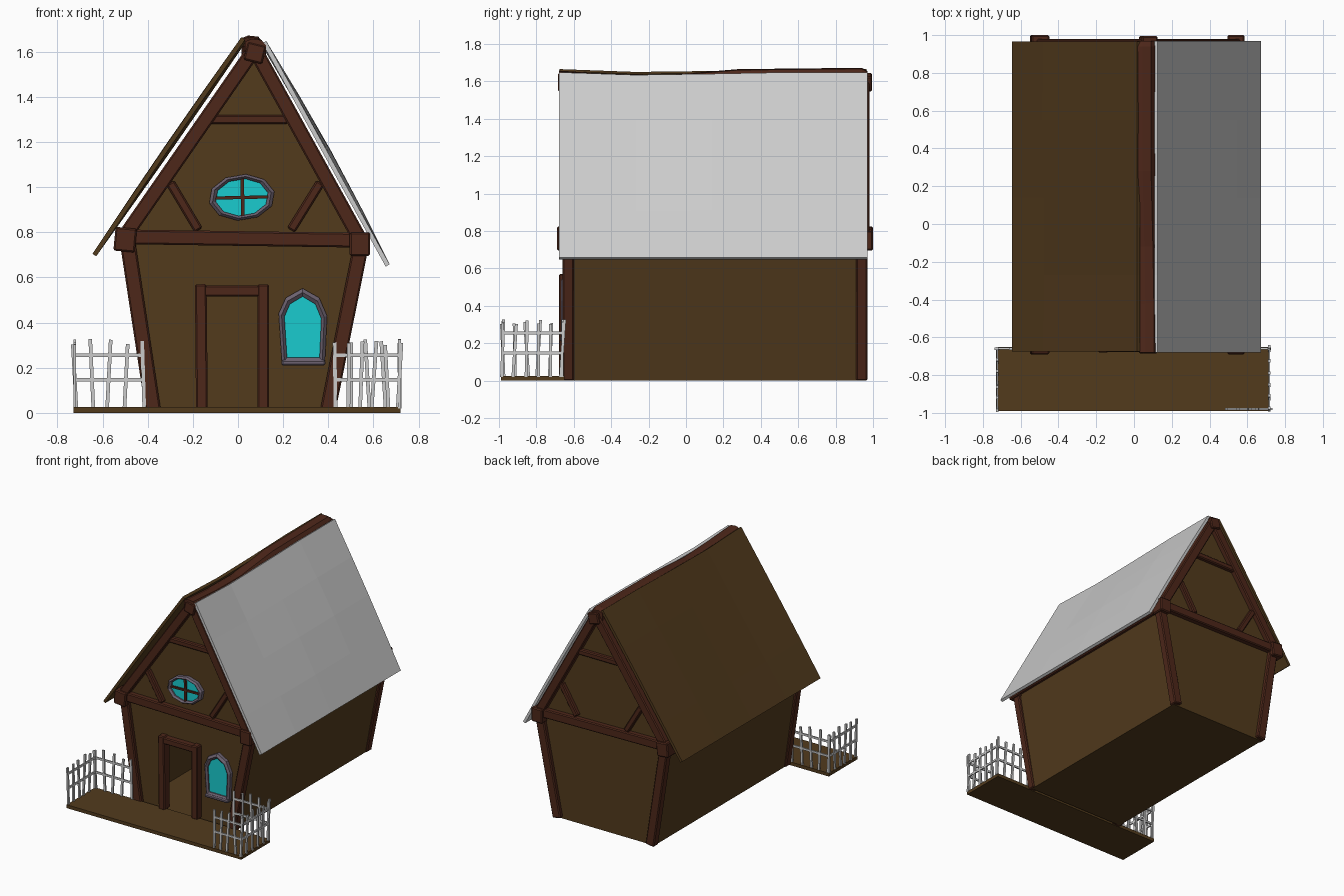
import bpy, bmesh, math, random
from mathutils import Vector, Matrix

if "Cube" in bpy.data.objects:
    bpy.data.objects.remove(bpy.data.objects["Cube"])

random.seed(4)


def material(name, rgb):
    m = bpy.data.materials.new(name)
    m.diffuse_color = (*rgb, 1)
    m.use_nodes = True
    m.node_tree.nodes["Principled BSDF"].inputs["Base Color"].default_value = m.diffuse_color
    return m


PLASTER = material("brown_boards", (0.085, 0.043, 0.012))
TIMBER = material("dark_timber", (0.075, 0.02, 0.01))
GLASS = material("window_glass", (0.01, 0.6, 0.62))
STONE = material("window_surround", (0.15, 0.12, 0.16))


def finish(name, bm, mat, bevel=0):
    bmesh.ops.recalc_face_normals(bm, faces=bm.faces)
    me = bpy.data.meshes.new(name)
    bm.to_mesh(me)
    bm.free()
    ob = bpy.data.objects.new(name, me)
    bpy.context.collection.objects.link(ob)
    if mat:
        me.materials.append(mat)
    if bevel:
        mod = ob.modifiers.new("bevel", 'BEVEL')
        mod.width, mod.segments = bevel, 1
    return ob


def beam(name, a, b, w, d, mat=TIMBER, depth_axis=(0, 1, 0), bevel=0.007):
    """Box from a to b, d thick along depth_axis and w across."""
    a, b = Vector(a), Vector(b)
    z = (b - a).normalized()
    y = Vector(depth_axis)
    y = (y - z * y.dot(z)).normalized()
    rot = Matrix((y.cross(z), y, z)).transposed().to_4x4()
    m = Matrix.Translation((a + b) / 2) @ rot @ Matrix.Diagonal((w, d, (b - a).length, 1))
    bm = bmesh.new()
    bmesh.ops.create_cube(bm, size=1, matrix=m)
    return finish(name, bm, mat, bevel)


def loft(name, rings, mat, cyclic=False):
    """Skin closed rings of equal length, capped or joined end to start."""
    bm = bmesh.new()
    vs = [[bm.verts.new(p) for p in r] for r in rings]
    n, k = len(rings), len(rings[0])
    for i in range(n if cyclic else n - 1):
        p, q = vs[i], vs[(i + 1) % n]
        for j in range(k):
            bm.faces.new((p[j], p[(j + 1) % k], q[(j + 1) % k], q[j]))
    if not cyclic:
        bm.faces.new(vs[0])
        bm.faces.new(vs[-1])
    return finish(name, bm, mat)


FRONT, BACK = -0.63, 0.94

# Walls: flared shell with a doorway notch in the front, plus floor
bm = bmesh.new()
shell = [(-0.395, 0), (-0.505, 0.77), (0.07, 1.6), (0.56, 0.75), (0.42, 0)]
door = [(0.09, 0), (0.09, 0.52), (-0.14, 0.52), (-0.14, 0)]
f = [bm.verts.new((x, FRONT, z)) for x, z in shell]
b = [bm.verts.new((x, BACK, z)) for x, z in shell]
d = [bm.verts.new((x, FRONT, z)) for x, z in door]
bm.faces.new(f + d)
bm.faces.new(b)
bm.faces.new((f[0], f[1], b[1], b[0]))
bm.faces.new((f[3], f[4], b[4], b[3]))
bm.faces.new((f[0], d[3], d[0], f[4], b[4], b[0]))
finish("walls", bm, PLASTER)

# Timber framing, the same on both gables
for side, y, out in (("front", FRONT, -1), ("back", BACK, 1)):
    def bar(name, x0, z0, x1, z1, w, dep, off=0.01):
        yy = y + out * off
        beam(f"{side}_{name}", (x0, yy, z0), (x1, yy, z1), w, dep)
    bar("post_left", -0.375, 0.005, -0.49, 0.76, 0.068, 0.06, 0)
    bar("post_right", 0.397, 0.005, 0.545, 0.74, 0.068, 0.06, 0)
    bar("cross_beam", -0.5, 0.78, 0.54, 0.765, 0.065, 0.06)
    bar("rafter_left", -0.49, 0.80, 0.065, 1.60, 0.065, 0.06)
    bar("rafter_right", 0.54, 0.77, 0.08, 1.60, 0.065, 0.06)
    bar("collar", -0.14, 1.30, 0.22, 1.30, 0.04, 0.05, 0.005)
    bar("brace_left", -0.30, 1.02, -0.175, 0.81, 0.04, 0.05, 0.005)
    bar("brace_right", 0.365, 1.02, 0.235, 0.81, 0.04, 0.05, 0.005)
    bar("corner_block_left", -0.505, 0.715, -0.495, 0.82, 0.095, 0.1)
    bar("corner_block_right", 0.54, 0.695, 0.54, 0.80, 0.09, 0.1)
    bar("apex_block", 0.065, 1.555, 0.085, 1.635, 0.085, 0.09)

# Eave beams under the roof
beam("eave_beam_left", (-0.50, FRONT, 0.76), (-0.50, BACK, 0.76), 0.05, 0.06, depth_axis=(0, 0, 1))
beam("eave_beam_right", (0.55, FRONT, 0.74), (0.55, BACK, 0.74), 0.05, 0.06, depth_axis=(0, 0, 1))

# Wavy ridge beam: y, centre x, top z
ridge = [(-0.68, 0.075, 1.657), (-0.42, 0.075, 1.64), (-0.12, 0.07, 1.632),
         (0.28, 0.06, 1.665), (0.94, 0.06, 1.672), (0.97, 0.06, 1.655)]
loft("ridge_beam", [[(x - 0.045, y, z - 0.08), (x - 0.045, y, z - 0.012), (x - 0.015, y, z),
                     (x + 0.03, y, z - 0.005), (x + 0.05, y, z - 0.03), (x + 0.045, y, z - 0.08)]
                    for y, x, z in ridge], TIMBER)


# Roof slopes: gently sagging slabs; sag rows are (y, ridge drop, belly)
def roof(name, top, eave, rows, mat, thick=0.02):
    top, eave = Vector(top), Vector(eave)
    run = (eave - top).normalized()
    n = Vector((-run.y, run.x))
    if n.y < 0:
        n = -n
    rings = []
    for y, drop, belly in rows:
        line = []
        for i in range(5):
            t = i / 4
            line.append(top.lerp(eave, t) + n * belly * math.sin(math.pi * t)
                        + Vector((0, -drop * (1 - t))))
        under = [p - n * thick for p in reversed(line)]
        rings.append([(p.x, y, p.y) for p in line + under])
    loft(name, rings, mat)


roof("roof_left", (0.015, 1.665), (-0.645, 0.705),
     [(-0.675, 0, 0.004), (-0.27, 0.015, -0.004), (0.14, 0.01, 0.0),
      (0.55, 0, 0.006), (0.965, 0, 0.004)], PLASTER)
roof("roof_right", (0.125, 1.648), (0.672, 0.658),
     [(-0.68, 0, 0.0), (-0.27, 0.014, 0.008), (0.14, 0.008, 0.016),
      (0.55, 0, 0.016), (0.97, 0, 0.006)], None)

# Door frame
beam("door_jamb_left", (-0.16, -0.645, 0.02), (-0.165, -0.645, 0.57), 0.052, 0.07)
beam("door_jamb_right", (0.112, -0.645, 0.02), (0.112, -0.645, 0.57), 0.05, 0.07)
beam("door_lintel", (-0.185, -0.645, 0.54), (0.13, -0.645, 0.54), 0.048, 0.065)


# Windows: surround swept round an outline, with a glass pane inside
def window(name, outline, centre, sx, sz):
    cx, cz = centre
    inner = [(cx + (x - cx) * sx, cz + (z - cz) * sz) for x, z in outline]
    rings = []
    for (ox, oz), (ix, iz) in zip(outline, inner):
        mx, mz = (ox + ix) / 2, (oz + iz) / 2
        rings.append([(ox, FRONT, oz), (ox, -0.655, oz), (mx, -0.668, mz),
                      (ix, -0.655, iz), (ix, FRONT, iz)])
    loft(name + "_surround", rings, STONE, cyclic=True)
    loft(name + "_glass", [[(x, y, z) for x, z in inner] for y in (-0.645, -0.632)], GLASS)


oval = [(0.017 + 0.147 * math.cos(a), 0.955 + 0.103 * math.sin(a) + 0.006 * math.cos(a))
        for a in (math.tau * (i + 0.3) / 10 for i in range(10))]
window("oval_window", oval, (0.017, 0.955), 0.80, 0.80)
beam("oval_window_mullion", (0.022, -0.648, 0.87), (0.018, -0.648, 1.04), 0.016, 0.02, bevel=0)
beam("oval_window_bar", (-0.105, -0.648, 0.952), (0.14, -0.648, 0.957), 0.014, 0.02, bevel=0)

arch = [(0.195, 0.215), (0.385, 0.215), (0.395, 0.43), (0.36, 0.51),
        (0.286, 0.552), (0.212, 0.51), (0.18, 0.44)]
window("arched_window", arch, (0.287, 0.37), 0.76, 0.80)
beam("arched_window_sill", (0.193, -0.652, 0.222), (0.387, -0.652, 0.222), 0.026, 0.045, STONE)

# Porch deck
beam("porch_deck", (-0.73, -0.82, 0.0125), (0.72, -0.82, 0.0125), 0.025, 0.34, PLASTER, bevel=0)


# Crooked picket fence runs
def fence(name, a, b, count):
    a, b = Vector(a), Vector(b)
    run = (b - a).normalized()
    across = Vector((-run.y, run.x, 0))
    for i in range(count):
        p = a.lerp(b, i / (count - 1))
        lean = run * random.uniform(-0.012, 0.012)
        beam(f"{name}_picket_{i + 1}", p - lean + Vector((0, 0, 0.02)),
             p + lean + Vector((0, 0, random.uniform(0.30, 0.33))),
             0.016, 0.012, None, across, 0)
    for j, z in enumerate((0.147, 0.255)):
        up = Vector((0, 0, z))
        beam(f"{name}_rail_{j + 1}", a + up, b + up, 0.015, 0.01, None, across, 0)


fence("fence_left_side", (-0.724, -0.98, 0), (-0.724, -0.66, 0), 6)
fence("fence_left_back", (-0.724, -0.66, 0), (-0.42, -0.66, 0), 5)
fence("fence_right_side", (0.716, -0.98, 0), (0.716, -0.66, 0), 6)
fence("fence_right_back", (0.716, -0.66, 0), (0.43, -0.66, 0), 5)
fence("fence_right_front", (0.716, -0.98, 0), (0.49, -0.98, 0), 5)
